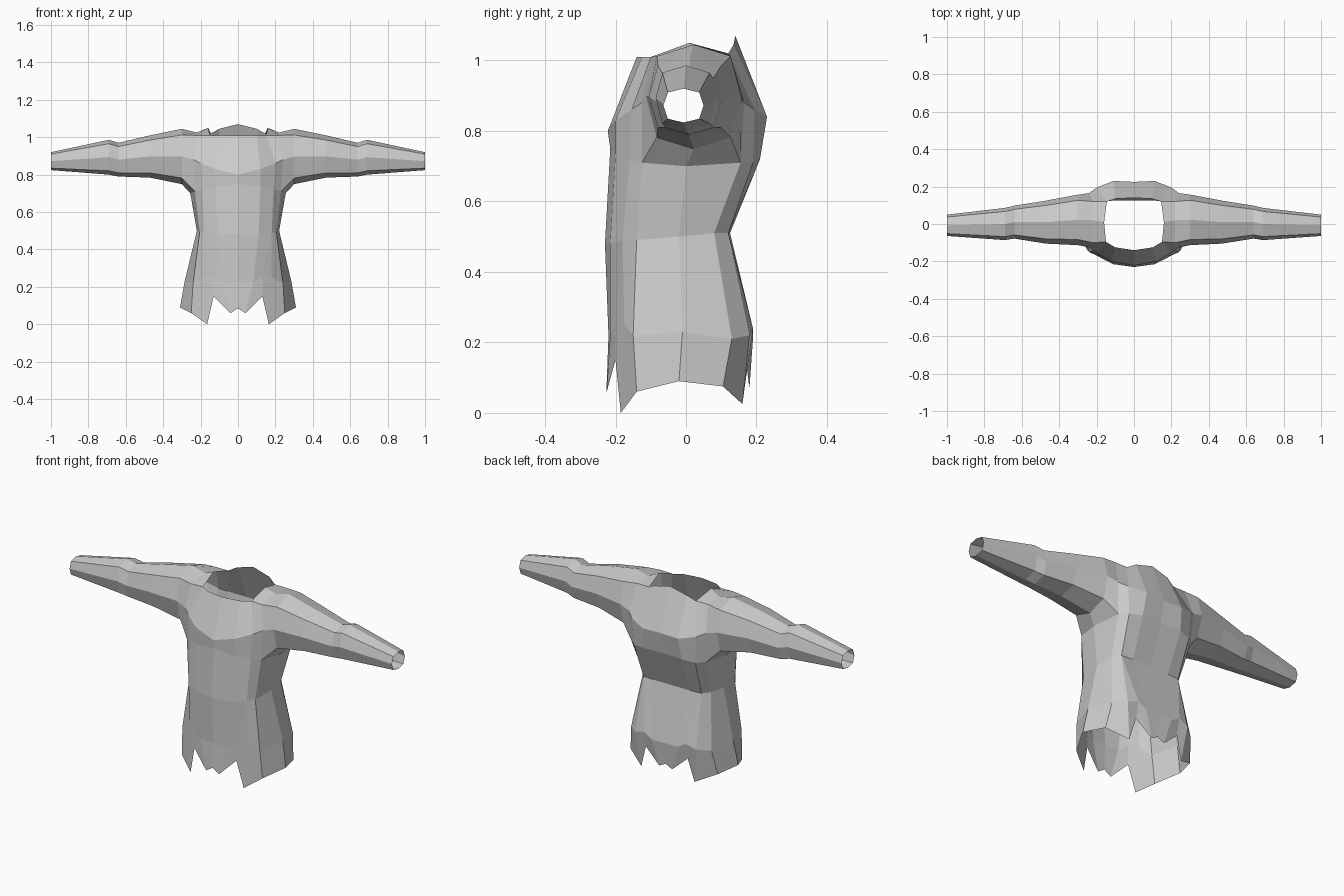
import bpy
import bmesh
from math import sin, cos, tau

cube = bpy.data.objects.get("Cube")
if cube:
    bpy.data.objects.remove(cube, do_unlink=True)

# Plain grey cloth
cloth = bpy.data.materials.new("grey cloth")
cloth.use_nodes = True
grey = (0.6, 0.6, 0.6, 1)
cloth.diffuse_color = grey
cloth.node_tree.nodes["Principled BSDF"].inputs["Base Color"].default_value = grey

bm = bmesh.new()


def bridge(lower, upper, closed=False):
    """Join two rows of points with faces; repeated points give triangles."""
    count = len(lower)
    for i in range(count if closed else count - 1):
        j = (i + 1) % count
        corners = []
        for point in (lower[i], lower[j], upper[j], upper[i]):
            if point not in corners:
                corners.append(point)
        if len(corners) > 2:
            bm.faces.new([bm.verts.new(p) for p in corners])


def loft(rows, closed=False):
    for lower, upper in zip(rows, rows[1:]):
        bridge(lower, upper, closed)


def sleeve_ring(x, centre_y, centre_z, radius_y, radius_z):
    """Eight points, from the top forward and round underneath."""
    ring = []
    for i in range(8):
        angle = tau * i / 8
        swell = 1.1 if i % 2 else 1
        ring.append((x, centre_y - radius_y * swell * sin(angle),
                     centre_z + radius_z * swell * cos(angle)))
    return ring


# Left half of the body; each row runs from front centre round to back centre
hem = [(0, -.225, .085), (.04, -.225, .06), (.13, -.2, .15), (.165, -.185, 0),
       (.25, -.14, .06), (.31, -.02, .09), (.27, .105, .075),
       (.165, .16, .025), (.13, .17, .15), (.04, .18, .07), (0, .18, .09)]
hip = [(0, -.22, .22), (.08, -.215, .22), (.13, -.2, .26), (.18, -.175, .25),
       (.24, -.15, .22), (.285, -.01, .23), (.25, .13, .21),
       (.19, .18, .22), (.13, .19, .24), (.08, .19, .21), (0, .19, .21)]
waist = [(0, -.23, .48), (.11, -.215, .48), (.18, -.18, .49),
         (.205, -.14, .49), (.22, -.02, .5), (.21, .08, .51),
         (.18, .12, .51), (.11, .125, .51), (0, .125, .51)]
armpit = [(0, -.215, .75), (.12, -.2, .735), (.19, -.16, .72),
          (.23, -.125, .71), (.255, 0, .7), (.23, .155, .71),
          (.19, .19, .71), (.12, .21, .72), (0, .205, .72)]
chest_front = [(0, -.222, .8), (.12, -.2, .83), (.2, -.155, .86), (.24, -.125, .88)]
neck_front = [(0, -.14, 1.01), (.1, -.125, 1.01), (.15, -.095, 1.01), (.22, -.1, 1.01)]
chest_back = [(.24, .165, .88), (.2, .195, .86), (.11, .23, .84), (0, .225, .84)]
neck_back = [(.22, .12, 1.02), (.145, .12, 1.02), (.1, .135, 1.045), (0, .14, 1.07)]
neck_side = (.16, .01, 1.05)
shoulder_top = (.22, .02, 1.025)

# Skirt, with the side slits closing into the waist
slit_waist = waist[:3] + waist[2:7] + waist[6:]
loft([hem, hip, slit_waist])
bridge(waist, armpit)

# Chest, back and the shoulder yokes beside the neck
loft([armpit[:4], chest_front, neck_front])
loft([armpit[5:], chest_back, neck_back])
bridge([neck_front[3], shoulder_top, neck_back[0]],
       [neck_front[2], neck_side, neck_back[1]])

# Sleeve, tapering to an open cuff
shoulder = [shoulder_top, neck_front[3], chest_front[3], armpit[3], armpit[4],
            armpit[5], chest_back[0], neck_back[0]]
loft([shoulder,
      sleeve_ring(.3, .022, .897, .135, .148),
      sleeve_ring(.47, .01, .897, .115, .113),
      sleeve_ring(.64, .01, .88, .088, .09),
      sleeve_ring(.69, 0, .893, .086, .093),
      sleeve_ring(1, -.007, .872, .057, .048)], closed=True)

# Weld the shared edges and face everything outward
bmesh.ops.remove_doubles(bm, verts=bm.verts, dist=.0005)
bmesh.ops.recalc_face_normals(bm, faces=bm.faces)
bm.faces.ensure_lookup_table()
front_face = min(bm.faces, key=lambda f: f.calc_center_median().y)
if front_face.normal.y > 0:
    bmesh.ops.reverse_faces(bm, faces=bm.faces)

mesh = bpy.data.meshes.new("shirt")
bm.to_mesh(mesh)
bm.free()
mesh.materials.append(cloth)
shirt = bpy.data.objects.new("shirt", mesh)
bpy.context.collection.objects.link(shirt)

# Mirror the half across the centre seam
mirror = shirt.modifiers.new("mirror", "MIRROR")
mirror.use_clip = True
mirror.merge_threshold = .001
